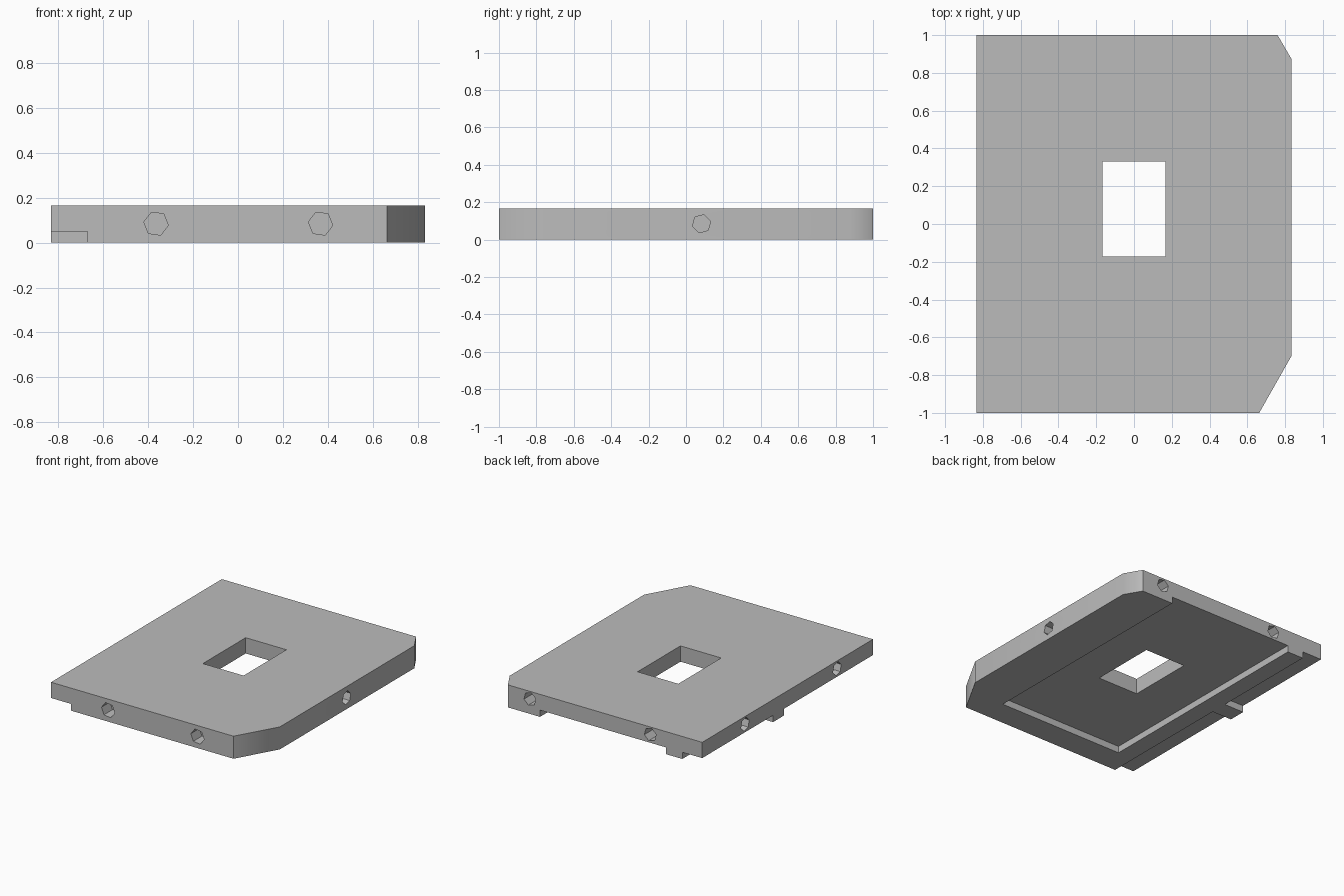
import bpy
import bmesh
from math import radians, cos, sin, pi
from mathutils import Matrix

cube = bpy.data.objects.get("Cube")
if cube:
    bpy.data.objects.remove(cube, do_unlink=True)

H = 0.167          # plate height
STEP = 0.05        # depth of the underside recesses
HALF_X, HALF_Y = 0.833, 1.0

grey = bpy.data.materials.new("plain grey")
grey.use_nodes = True
colour = (0.5, 0.5, 0.5, 1)
grey.diffuse_color = colour
grey.node_tree.nodes["Principled BSDF"].inputs["Base Color"].default_value = colour


def prism(name, outline, depth, matrix=Matrix()):
    """Extrude a flat outline along its local z."""
    bm = bmesh.new()
    face = bm.faces.new([bm.verts.new((u, v, 0)) for u, v in outline])
    top = bmesh.ops.extrude_face_region(bm, geom=[face])["geom"]
    bmesh.ops.translate(bm, vec=(0, 0, depth),
                        verts=[g for g in top if isinstance(g, bmesh.types.BMVert)])
    bmesh.ops.recalc_face_normals(bm, faces=bm.faces)
    bm.transform(matrix)
    mesh = bpy.data.meshes.new(name)
    bm.to_mesh(mesh)
    bm.free()
    mesh.materials.append(grey)
    obj = bpy.data.objects.new(name, mesh)
    bpy.context.collection.objects.link(obj)
    return obj


def box(name, x0, x1, y0, y1, z0, z1):
    outline = [(x0, y0), (x1, y0), (x1, y1), (x0, y1)]
    return prism(name, outline, z1 - z0, Matrix.Translation((0, 0, z0)))


def socket(name, direction, offset, z, radius, spin):
    """Blind hexagonal socket cutter; direction is degrees around z from front."""
    hexagon = [(radius * cos(radians(spin) + i * pi / 3),
                radius * sin(radians(spin) + i * pi / 3)) for i in range(6)]
    reach = HALF_Y if direction in (0, 180) else HALF_X
    matrix = (Matrix.Rotation(radians(direction), 4, "Z")
              @ Matrix.Translation((offset, 0.1 - reach, z))
              @ Matrix.Rotation(radians(90), 4, "X"))
    return prism(name, hexagon, 0.2, matrix)


# Plate with two cut corners
plate = prism("base_plate", [(-HALF_X, -HALF_Y), (0.663, -HALF_Y), (HALF_X, -0.7),
                             (HALF_X, 0.875), (0.76, HALF_Y), (-HALF_X, HALF_Y)], H)

cutters = [
    # Rectangular window through the plate
    box("window_cutter", -0.168, 0.166, -0.172, 0.33, -0.2, 0.4),
    # Shallow underside channel, open at the back
    box("channel_cutter", -0.537, 0.497, -0.805, 1.2, -0.2, STEP),
    # Step along the right edge, broken by a small foot
    box("step_front_cutter", -1, -0.67, -1.2, 0.04, -0.2, STEP),
    box("step_back_cutter", -1, -0.67, 0.17, 1.2, -0.2, STEP),
]

# Sockets: direction, offset along the side, height, radius, spin
for i, (d, off, z, r, s) in enumerate([
        (0, -0.365, 0.085, 0.055, -8), (0, 0.368, 0.085, 0.055, -8),
        (90, 0.083, 0.085, 0.05, 15),
        (180, -0.58, 0.11, 0.05, 15), (180, 0.407, 0.11, 0.05, 15),
        (270, -0.497, 0.11, 0.05, 15), (270, 0.58, 0.11, 0.05, 15)]):
    cutters.append(socket(f"socket_cutter_{i + 1}", d, off, z, r, s))

# Carve everything out of the plate
bpy.ops.object.select_all(action="DESELECT")
bpy.context.view_layer.objects.active = plate
plate.select_set(True)
for cutter in cutters:
    cutter.hide_render = True
    mod = plate.modifiers.new(cutter.name, "BOOLEAN")
    mod.operation = "DIFFERENCE"
    mod.solver = "EXACT"
    mod.object = cutter
    bpy.ops.object.modifier_apply(modifier=mod.name)
for cutter in cutters:
    bpy.data.objects.remove(cutter, do_unlink=True)

# Soften only the shallow corner edges
bpy.ops.object.shade_smooth_by_angle(angle=radians(35))
weighted = plate.modifiers.new("weighted_normals", "WEIGHTED_NORMAL")
weighted.keep_sharp = True
